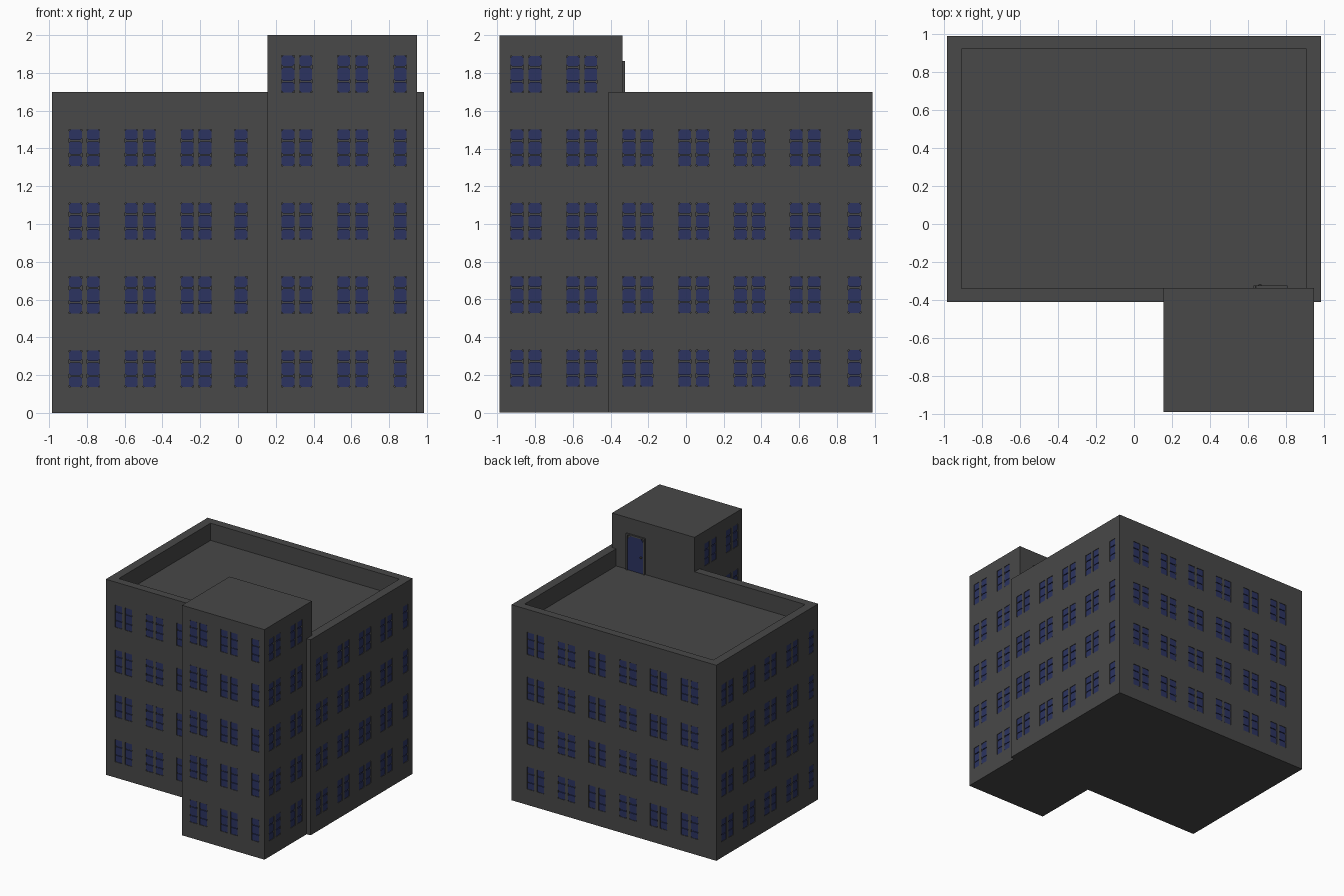
import bpy, bmesh
from mathutils import Vector

if "Cube" in bpy.data.objects:
    bpy.data.objects.remove(bpy.data.objects["Cube"])

UP = Vector((0, 0, 1))
WIN_W, WIN_H, GAP, PITCH = 0.068, 0.194, 0.095, 0.296
ROWS = [0.137 + 0.39 * i for i in range(5)]
DEPTH = 0.012


def material(name, rgb):
    m = bpy.data.materials.new(name)
    m.diffuse_color = (*rgb, 1)
    m.use_nodes = True
    m.node_tree.nodes["Principled BSDF"].inputs["Base Color"].default_value = m.diffuse_color
    return m


GREY = material("dark grey wall", (0.065, 0.065, 0.065))
BLUE = material("navy glass", (0.025, 0.034, 0.12))


def finish(name, bm, mat):
    bmesh.ops.remove_doubles(bm, verts=bm.verts, dist=0.0001)
    me = bpy.data.meshes.new(name)
    bm.to_mesh(me)
    bm.free()
    me.materials.append(mat)
    ob = bpy.data.objects.new(name, me)
    bpy.context.collection.objects.link(ob)
    return ob


def poly(bm, pts):
    return bm.faces.new([bm.verts.new(p) for p in pts])


def plate(bm, o, u, a, z, w, h, back, front, c, bottom_c=None):
    """Chamfered plate lying in a wall plane, from depth back to depth front."""
    n = u.cross(UP)
    b = c if bottom_c is None else bottom_c
    outline = [(b, 0), (w - b, 0), (w, b), (w, h - c), (w - c, h), (c, h), (0, h - c), (0, b)]
    if b == 0:
        outline = [(0, 0), (w, 0)] + outline[3:7]
    at = lambda p, d: o + u * (a + p[0]) + UP * (z + p[1]) + n * d
    poly(bm, [at(p, front) for p in outline])
    for p, q in zip(outline, outline[1:] + outline[:1]):
        poly(bm, [at(p, back), at(q, back), at(q, front), at(p, front)])


panes = bmesh.new()


def wall(bm, o, u, length, height, cols, rows, holes=()):
    """Wall seen from outside with u to the right; windows are recessed cells."""
    n = u.cross(UP)
    cells = [(a, z, WIN_W, WIN_H, DEPTH) for a in cols for z in rows] + list(holes)
    us = sorted({0, length, *(c[0] for c in cells), *(c[0] + c[2] for c in cells)})
    zs = sorted({0, height, *(c[1] for c in cells), *(c[1] + c[3] for c in cells)})
    at = lambda a, z, d=0: o + u * a + UP * z - n * d
    for a0, a1 in zip(us, us[1:]):
        for z0, z1 in zip(zs, zs[1:]):
            am, zm = (a0 + a1) / 2, (z0 + z1) / 2
            if not any(c[0] < am < c[0] + c[2] and c[1] < zm < c[1] + c[3] for c in cells):
                poly(bm, [at(a0, z0), at(a1, z0), at(a1, z1), at(a0, z1)])
    for a, z, w, h, d in cells:
        ring = [(a, z), (a + w, z), (a + w, z + h), (a, z + h)]
        poly(bm, [at(*p, d) for p in ring])
        for p, q in zip(ring, ring[1:] + ring[:1]):
            poly(bm, [at(*p), at(*q), at(*q, d), at(*p, d)])
    # three glass panes per window
    for a in cols:
        for z in rows:
            for z0, h in ((0, 0.056), (0.061, 0.07), (0.138, 0.056)):
                plate(panes, o, u, a, z + z0, WIN_W, h, -DEPTH, -0.004, 0.009)


def columns(start, pairs, single=None):
    cols = [start + PITCH * i + g for i in range(pairs) for g in (0, GAP)]
    return cols + ([single] if single is not None else [])


X, Y = Vector((1, 0, 0)), Vector((0, 1, 0))

# main block: outer walls
MX, Y0, Y1, H = 0.985, -0.41, 0.99, 1.70
bm = bmesh.new()
wall(bm, Vector((-MX, Y0, 0)), X, 2 * MX, H, columns(0.09, 3, 0.966), ROWS[:4])
wall(bm, Vector((MX, Y0, 0)), Y, Y1 - Y0, H, columns(0.073, 4, 1.27), ROWS[:4])
wall(bm, Vector((MX, Y1, 0)), -X, 2 * MX, H, columns(0.15, 6), ROWS[:4])
wall(bm, Vector((-MX, Y1, 0)), -Y, Y1 - Y0, H, columns(0.073, 4, 1.27), ROWS[:4])
# parapet and sunken roof
IX, IY0, IY1, FLOOR = 0.908, -0.34, 0.92, 1.55


def rect(x, y0, y1, z):
    return [Vector(p) for p in ((-x, y0, z), (x, y0, z), (x, y1, z), (-x, y1, z))]


outer, inner, floor = rect(MX, Y0, Y1, H), rect(IX, IY0, IY1, H), rect(IX, IY0, IY1, FLOOR)
for i in range(4):
    j = (i + 1) % 4
    poly(bm, [outer[i], outer[j], inner[j], inner[i]])
    poly(bm, [inner[i], inner[j], floor[j], floor[i]])
poly(bm, floor)
poly(bm, rect(MX, Y0, Y1, 0)[::-1])
finish("main_block", bm, GREY)

# stair tower
TX0, TX1, TY0, TY1, TH = 0.155, 0.948, -0.99, -0.338, 2.0
bm = bmesh.new()
D = TY1 - TY0
entry = (0.21, 0.0, 0.34, 0.31, 0.03)
left_o = Vector((TX0, TY1, 0))
wall(bm, Vector((TX0, TY0, 0)), X, TX1 - TX0, TH, columns(0.075, 2, 0.67), ROWS)
wall(bm, Vector((TX1, TY0, 0)), Y, D, TH, columns(0.06, 2), ROWS)
wall(bm, Vector((TX1, TY1, 0)), -X, TX1 - TX0, TH, [], [])
wall(bm, left_o, -Y, D, TH, columns(0.137, 2), ROWS[1:], [entry])
for z in (0, TH):
    pts = [Vector(p) for p in ((TX0, TY0, z), (TX1, TY0, z), (TX1, TY1, z), (TX0, TY1, z))]
    poly(bm, pts if z else pts[::-1])
finish("stair_tower", bm, GREY)
finish("window_panes", panes, BLUE)

# doors: ground entrance pair and roof door, with frame strips and knobs
leaves, trim = bmesh.new(), bmesh.new()


def knob(o, u, a, z, d):
    p = o + u * a + UP * z + u.cross(UP) * d
    r = bmesh.ops.create_icosphere(trim, subdivisions=2, radius=0.01)
    bmesh.ops.translate(trim, verts=r["verts"], vec=p)


for i in (0, 1):
    plate(leaves, left_o, -Y, 0.217 + 0.166 * i, 0.0, 0.16, 0.30, -0.03, -0.022, 0.025, 0)
    knob(left_o, -Y, 0.355 + 0.05 * i, 0.14, -0.016)

roof_o = Vector((TX1, TY1, 0))
plate(leaves, roof_o, -X, 0.153, FLOOR, 0.154, 0.30, 0, 0.006, 0.03, 0)
for a, z, w, h in ((0.14, FLOOR, 0.013, 0.315), (0.307, FLOOR, 0.013, 0.315),
                   (0.153, FLOOR + 0.302, 0.154, 0.013)):
    plate(trim, roof_o, -X, a, z, w, h, 0, 0.014, 0.001)
knob(roof_o, -X, 0.285, FLOOR + 0.14, 0.012)
finish("door_leaves", leaves, BLUE)
finish("door_trim", trim, GREY)
